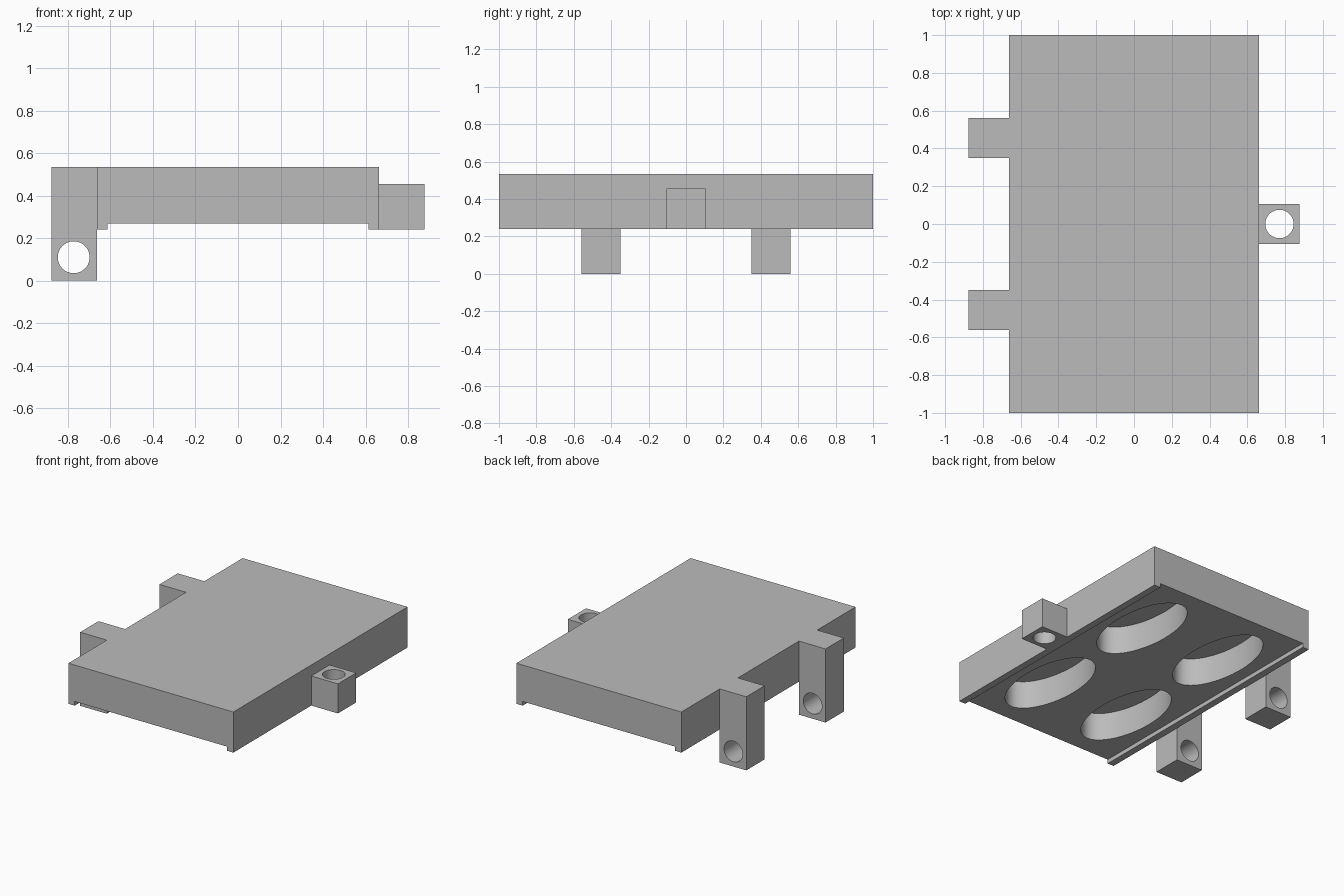
import bpy
import bmesh
import math
from mathutils import Matrix, Vector

default = bpy.data.objects.get("Cube")
if default:
    bpy.data.objects.remove(default, do_unlink=True)

grey = bpy.data.materials.new("plain_grey")
grey.use_nodes = True
colour = (0.5, 0.5, 0.5, 1)
grey.diffuse_color = colour
grey.node_tree.nodes["Principled BSDF"].inputs["Base Color"].default_value = colour


def add_object(name, bm):
    bmesh.ops.recalc_face_normals(bm, faces=bm.faces)
    mesh = bpy.data.meshes.new(name)
    bm.to_mesh(mesh)
    bm.free()
    mesh.materials.append(grey)
    obj = bpy.data.objects.new(name, mesh)
    bpy.context.collection.objects.link(obj)
    return obj


def box(name, low, high):
    low, high = Vector(low), Vector(high)
    bm = bmesh.new()
    place = Matrix.Translation((low + high) / 2) @ Matrix.Diagonal((high - low).to_4d())
    bmesh.ops.create_cube(bm, size=1, matrix=place)
    return add_object(name, bm)


def cylinder(centre, radii, depth, turn=0):
    """Elliptical cutter along z, turned about x."""
    bm = bmesh.new()
    place = (Matrix.Translation(centre) @ Matrix.Rotation(turn, 4, "X")
             @ Matrix.Diagonal((radii[0], radii[1], depth, 1)))
    bmesh.ops.create_cone(bm, cap_ends=True, segments=64, radius1=1, radius2=1,
                          depth=1, matrix=place)
    cutter = add_object("cutter", bm)
    cutter.hide_render = True
    return cutter


def cut(obj, cutters):
    bpy.ops.object.select_all(action="DESELECT")
    obj.select_set(True)
    bpy.context.view_layer.objects.active = obj
    for cutter in cutters:
        mod = obj.modifiers.new("cut", "BOOLEAN")
        mod.operation = "DIFFERENCE"
        mod.solver = "EXACT"
        mod.object = cutter
        bpy.ops.object.modifier_apply(modifier=mod.name)
        bpy.data.objects.remove(cutter, do_unlink=True)
    bpy.ops.object.shade_smooth_by_angle(angle=math.radians(30))


# Plate with a shallow rail along each long edge, extruded from its end profile
W, RAIL, TOP, UNDER, FOOT = 0.663, 0.613, 0.535, 0.27, 0.24
profile = [(-W, FOOT), (-RAIL, FOOT), (-RAIL, UNDER), (RAIL, UNDER),
           (RAIL, FOOT), (W, FOOT), (W, TOP), (-W, TOP)]
bm = bmesh.new()
end = bm.faces.new([bm.verts.new((x, -1, z)) for x, z in profile])
sweep = bmesh.ops.extrude_face_region(bm, geom=[end])
bmesh.ops.translate(bm, vec=(0, 2, 0),
                    verts=[v for v in sweep["geom"] if isinstance(v, bmesh.types.BMVert)])
plate = add_object("plate", bm)

# Four oval pockets in the underside
DEPTH = 0.2
cut(plate, [cylinder((sx * 0.326, sy * 0.47, UNDER), (0.197, 0.4), DEPTH * 2)
            for sx in (-1, 1) for sy in (-1, 1)])

# Two hanging hinge legs with cross holes
for name, y in (("front_hinge_leg", -0.455), ("back_hinge_leg", 0.455)):
    leg = box(name, (-0.877, y - 0.105, 0), (-W, y + 0.105, TOP))
    cut(leg, [cylinder((-0.773, y, 0.11), (0.075, 0.075), 0.5, math.pi / 2)])

# Latch lug with an upright hole
lug = box("latch_lug", (W, -0.105, FOOT), (0.877, 0.105, 0.455))
cut(lug, [cylinder((0.77, 0, 0.35), (0.075, 0.075), 0.5)])
